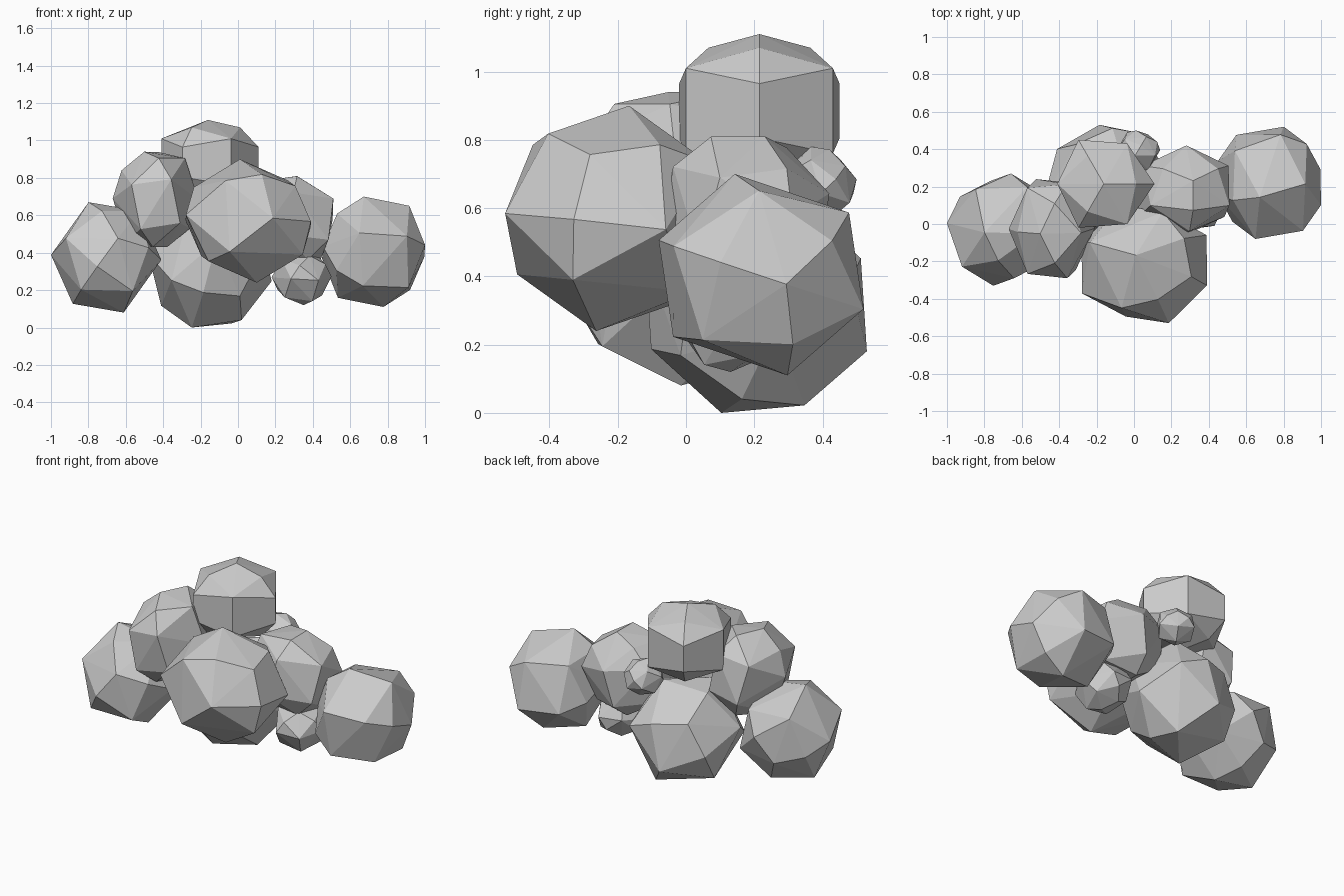
import bpy, bmesh, math
from mathutils import Vector, Matrix

if "Cube" in bpy.data.objects:
    bpy.data.objects.remove(bpy.data.objects["Cube"])


def unit_points(mirrored):
    """Faceted 20-corner ball: three-fold cap, two mixed rings, opposite cap."""
    rings = [(0.61, 0.74, 0), (0.88, 0.50, 60), (0.96, 0.32, 0)]
    pts = [Vector((0, 0, 0.9))]
    for r, z, start in rings:
        for k in range(3):
            a = math.radians(start + 120 * k)
            pts.append(Vector((r * math.cos(a), r * math.sin(a), z)))
    if mirrored:
        return pts + [Vector((p.x, p.y, -p.z)) for p in pts]
    return pts + [-p for p in pts]


def puff(name, lo, hi, axis=(0, 0, 1), ref=(1, 0, 0), mirrored=False):
    """Turn the faceted ball so its cap faces axis, then fit it into lo..hi."""
    z = Vector(axis).normalized()
    x = Vector(ref)
    x = (x - z * x.dot(z)).normalized()
    rot = Matrix((x, z.cross(x), z)).transposed()
    pts = [rot @ p for p in unit_points(mirrored)]
    mn = [min(p[i] for p in pts) for i in range(3)]
    mx = [max(p[i] for p in pts) for i in range(3)]
    centre = Vector([(lo[i] + hi[i]) / 2 for i in range(3)])
    bm = bmesh.new()
    for p in pts:
        bm.verts.new([lo[i] + (p[i] - mn[i]) / (mx[i] - mn[i]) * (hi[i] - lo[i]) - centre[i]
                      for i in range(3)])
    bmesh.ops.convex_hull(bm, input=bm.verts[:])
    bmesh.ops.recalc_face_normals(bm, faces=bm.faces[:])
    mesh = bpy.data.meshes.new(name)
    bm.to_mesh(mesh)
    bm.free()
    obj = bpy.data.objects.new(name, mesh)
    obj.location = centre
    bpy.context.collection.objects.link(obj)
    return obj


# Large puffs
puff("top_puff", (-.41, -.02, .66), (.11, .45, 1.11), mirrored=True)
puff("front_puff", (-.28, -.53, .24), (.39, .10, .90), (.74, -.22, .62), (-.41, .91, -.11))
puff("left_puff", (-1.0, -.33, .08), (-.41, .27, .67), (.24, -.90, .37), (.97, .26, -.2))
puff("right_puff", (.45, -.08, .11), (1.0, .52, .70), (.95, .25, -.10), (0, .2, -.98))
puff("base_puff", (-.48, -.12, 0), (.18, .53, .64), (-.53, .70, .49), (-.42, -.22, .88))

# Medium puffs
puff("upper_left_puff", (-.67, -.29, .43), (-.21, .24, .94), (-.3, -.1, .95), (.5, -.87, 0))
puff("upper_right_puff", (.02, -.07, .33), (.51, .42, .81), (.20, .25, .95), (0, -1, 0))

# Small puffs
puff("small_low_puff", (.18, -.03, .12), (.50, .30, .42), (.3, -.5, .8), (1, 0, 0))
puff("small_back_puff", (-.10, .28, .56), (.14, .50, .78), (.4, .7, .5), (0, 0, 1))
